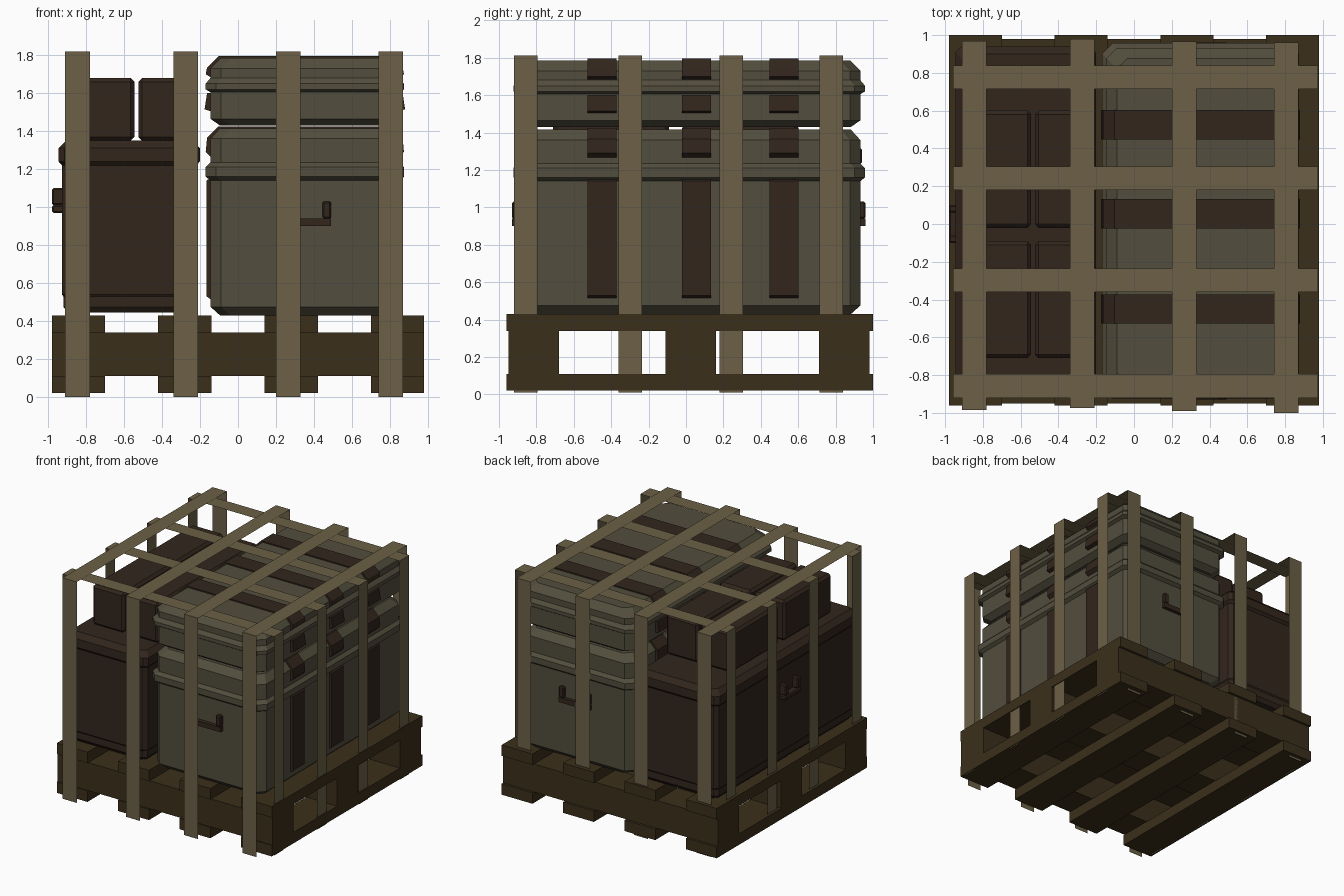
import bpy, bmesh

if "Cube" in bpy.data.objects:
    bpy.data.objects.remove(bpy.data.objects["Cube"])

def material(name, rgb):
    m = bpy.data.materials.new(name)
    m.diffuse_color = (*rgb, 1)
    m.use_nodes = True
    m.node_tree.nodes["Principled BSDF"].inputs["Base Color"].default_value = m.diffuse_color
    return m

WOOD = material("dark_wood", (0.043, 0.028, 0.011))
STRAP = material("webbing", (0.150, 0.117, 0.062))
GREY = material("olive_grey_case", (0.085, 0.075, 0.047))
BROWN = material("brown_case", (0.032, 0.019, 0.012))

def build(name, verts, faces, mat):
    me = bpy.data.meshes.new(name)
    me.from_pydata(verts, [], faces)
    bm = bmesh.new()
    bm.from_mesh(me)
    bmesh.ops.recalc_face_normals(bm, faces=bm.faces)
    bm.to_mesh(me)
    bm.free()
    me.materials.append(mat)
    ob = bpy.data.objects.new(name, me)
    bpy.context.collection.objects.link(ob)
    return ob

def loft(name, rings, mat):
    """Closed solid through equally sized rings of points."""
    n = len(rings[0])
    verts = [p for r in rings for p in r]
    faces = [tuple(range(n)), tuple(range(len(verts) - n, len(verts)))]
    for k in range(len(rings) - 1):
        for i in range(n):
            j = (i + 1) % n
            faces.append((k*n + i, k*n + j, k*n + n + j, k*n + n + i))
    return build(name, verts, faces, mat)

def box(name, x, y, z, mat, bevel=0):
    rings = [[(x[0], y[0], h), (x[1], y[0], h), (x[1], y[1], h), (x[0], y[1], h)] for h in z]
    ob = loft(name, rings, mat)
    if bevel:
        b = ob.modifiers.new("bevel", 'BEVEL')
        b.width, b.segments = bevel, 1
    return ob

def case(name, cx, cy, hx, hy, chamfer, profile, mat):
    """Box with chamfered corners following an (inset, z) profile."""
    rings = []
    for inset, z in profile:
        a, b, c = hx - inset, hy - inset, chamfer
        o = [(a, b-c), (a-c, b), (c-a, b), (-a, b-c), (-a, c-b), (c-a, -b), (a-c, -b), (a, c-b)]
        rings.append([(cx + x, cy + y, z) for x, y in o])
    return loft(name, rings, mat)

def band(name, cx, half, y, w, mat):
    """Right half outline in x,z mirrored about cx and extruded along y."""
    pts = half + [(-x, z) for x, z in reversed(half)]
    return loft(name, [[(cx + x, yy, z) for x, z in pts] for yy in (y - w/2, y + w/2)], mat)

# Pallet: boards along y, stringers along x
for i, x in enumerate((-0.98, -0.42, 0.14, 0.70)):
    box(f"pallet_bottom_board_{i}", (x, x + 0.28), (-0.96, 1.0), (0.02, 0.11), WOOD)
    box(f"pallet_top_board_{i}", (x, x + 0.28), (-0.96, 1.0), (0.34, 0.43), WOOD)
for i, y in enumerate((-0.95, -0.11, 0.71)):
    box(f"pallet_stringer_{i}", (-0.98, 0.98), (y, y + 0.27), (0.11, 0.34), WOOD)

# Grey cases stacked on the right
GX, GY = 0.352, 0.017
case("lower_grey_case", GX, GY, 0.522, 0.94, 0.055,
     [(.075, .43), (.025, .475), (.025, 1.14), (0, 1.16), (0, 1.21),
      (.025, 1.235), (.025, 1.36), (.075, 1.415)], GREY)
case("upper_grey_case", GX, GY, 0.522, 0.94, 0.055,
     [(.075, 1.43), (.025, 1.465), (.025, 1.605), (0, 1.62), (0, 1.65),
      (.025, 1.68), (.025, 1.73), (.08, 1.785)], GREY)

# Brown reinforcing bands and clasps on both sides of the grey cases
bands = {
    "side_plate": [(.49, .51), (.517, .53), (.517, 1.14), (.49, 1.16)],
    "lower_lid_band": [(.49, 1.26), (.522, 1.29), (.515, 1.365), (.455, 1.425)],
    "clasp": [(.48, 1.50), (.528, 1.515), (.515, 1.60), (.48, 1.60)],
    "upper_lid_band": [(.49, 1.68), (.522, 1.70), (.515, 1.735), (.455, 1.795)],
}
for i, y in enumerate((-0.45, 0.055, 0.525)):
    for name, half in bands.items():
        band(f"{name}_{i}", GX, half, y, 0.155, BROWN)

# U-shaped end handles of the lower grey case
for end, y in (("front", (-0.93, -0.89)), ("back", (0.92, 0.96))):
    box(f"{end}_handle_bar", (0.21, 0.49), y, (0.90, 0.94), BROWN)
    for s, x in (("left", 0.21), ("right", 0.445)):
        box(f"{end}_handle_{s}_arm", (x, x + 0.045), y, (0.94, 1.03), BROWN, 0.008)

# Large brown case on the left with its lid, side handle and corner strips
BX, BY = -0.573, 0.015
case("brown_case", BX, BY, 0.372, 0.925, 0.03,
     [(.05, .445), (.025, .475), (.025, .53), (.018, .54), (.018, 1.22), (0, 1.24),
      (0, 1.31), (.04, 1.35)], BROWN)
box("brown_case_handle", (-0.98, -0.92), (-0.10, 0.10), (0.97, 1.01), BROWN, 0.008)
for i, y in enumerate((-0.10, 0.06)):
    box(f"brown_case_handle_arm_{i}", (-0.98, -0.92), (y, y + 0.04), (1.01, 1.10), BROWN, 0.008)

# Four small brown boxes on the brown case
for i, x in enumerate((-0.835, -0.525)):
    for j, y in enumerate((-0.71, -0.02)):
        box(f"small_box_{i}_{j}", (x, x + 0.29), (y, y + 0.62), (1.35, 1.68), BROWN, 0.02)

# Thin webbing straps, open at the bottom
def strap(name, path, across, axis):
    verts = []
    for a, z in path:
        for w in across:
            verts.append((w, a, z) if axis == 'y' else (a, w, z))
    build(name, verts, [(2*k, 2*k + 1, 2*k + 3, 2*k + 2) for k in range(3)], STRAP)

for i, (x, f, b) in enumerate(((-0.91, -.985, .97), (-0.34, -.975, .98),
                               (0.20, -.99, .965), (0.74, -1.0, .96))):
    strap(f"lengthwise_strap_{i}", [(f, 0), (f, 1.82), (b, 1.82), (b, 0)], (x, x + 0.13), 'y')
for i, y in enumerate((-0.92, -0.36, 0.18, 0.715)):
    strap(f"crosswise_strap_{i}", [(-0.957, 0.01), (-0.957, 1.813), (0.973, 1.813), (0.973, 0.01)],
          (y, y + 0.125), 'x')
